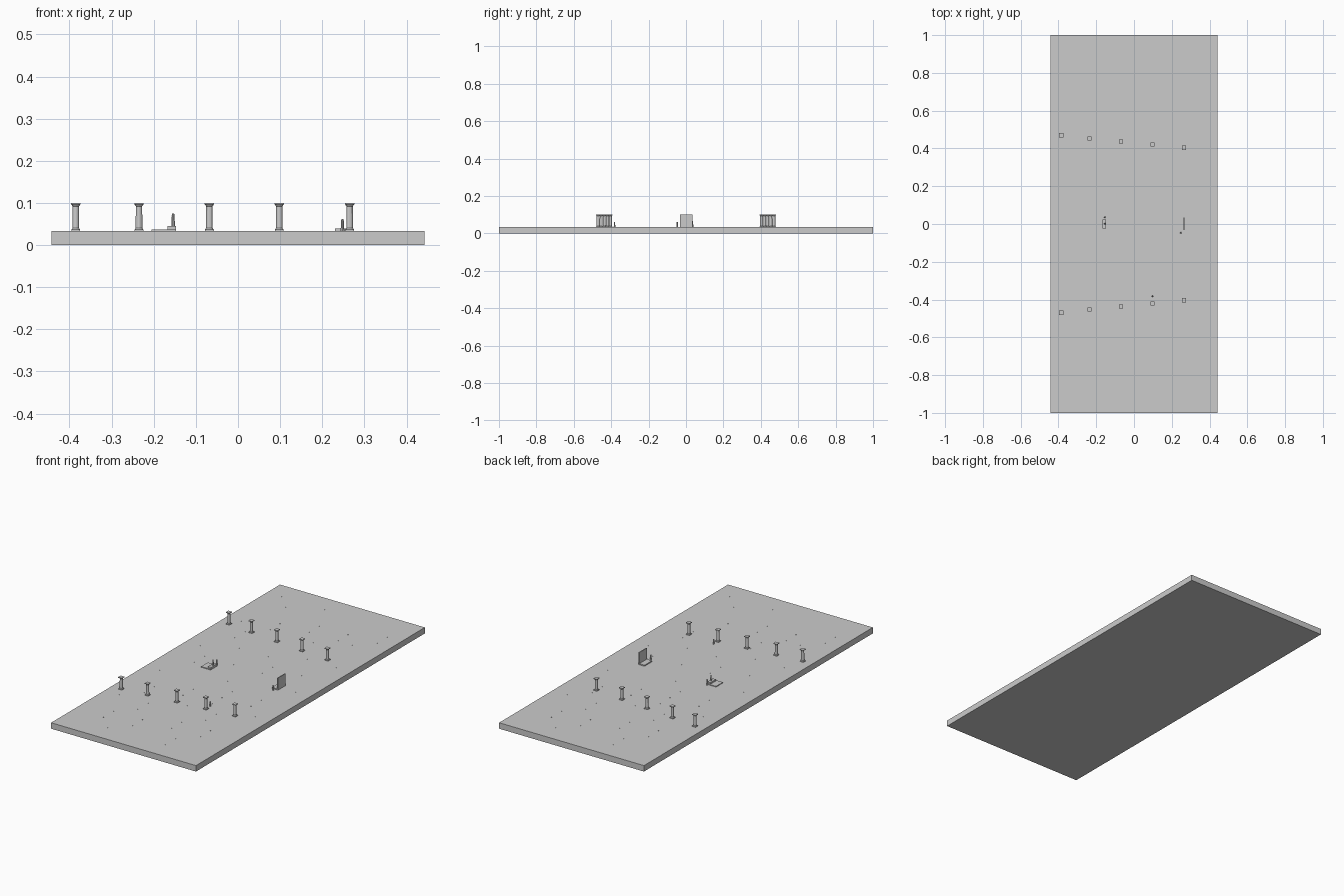
import bpy, bmesh, math
from mathutils import Matrix

if "Cube" in bpy.data.objects:
    bpy.data.objects.remove(bpy.data.objects["Cube"])

stone = bpy.data.materials.new("grey_stone")
stone.diffuse_color = (0.6, 0.6, 0.6, 1)
stone.use_nodes = True
stone.node_tree.nodes["Principled BSDF"].inputs["Base Color"].default_value = stone.diffuse_color
FLOOR = 0.033


def finish(name, bm):
    me = bpy.data.meshes.new(name)
    bm.to_mesh(me)
    bm.free()
    me.materials.append(stone)
    ob = bpy.data.objects.new(name, me)
    bpy.context.collection.objects.link(ob)
    return ob


def add_box(bm, x0, x1, y0, y1, z0, z1):
    m = Matrix.Translation(((x0 + x1) / 2, (y0 + y1) / 2, (z0 + z1) / 2))
    m = m @ Matrix.Diagonal((x1 - x0, y1 - y0, z1 - z0, 1))
    bmesh.ops.create_cube(bm, size=1, matrix=m)


def add_tube(bm, x, y, z0, z1, r0, r1, n):
    bmesh.ops.create_cone(bm, cap_ends=True, segments=n, radius1=r0, radius2=r1, depth=z1 - z0,
                          matrix=Matrix.Translation((x, y, (z0 + z1) / 2)))


def box(name, *size):
    bm = bmesh.new()
    add_box(bm, *size)
    return finish(name, bm)


# Floor slab
box("floor_slab", -0.443, 0.443, -1, 1, 0, FLOOR)

# Tiny paving pins on a regular grid
bm = bmesh.new()
for i in range(-4, 5):
    for j in range(-10, 11):
        x, y, s = i * 0.0885, j * 0.0885, 0.0015
        add_box(bm, x - s, x + s, y - s, y + s, FLOOR - 0.001, FLOOR + 0.0006)
finish("paving_pins", bm)

# Two rows of columns that draw slightly together towards +x
for side, shift in ((1, 0.004), (-1, -0.004)):
    for i, x in enumerate((-0.385, -0.235, -0.068, 0.098, 0.265)):
        y = side * (0.466 - 0.0165 * i + side * shift)
        bm = bmesh.new()
        add_box(bm, x - 0.0105, x + 0.0105, y - 0.0105, y + 0.0105, FLOOR, 0.037)
        add_tube(bm, x, y, 0.037, 0.040, 0.0105, 0.008, 12)
        add_tube(bm, x, y, 0.039, 0.095, 0.008, 0.0075, 12)
        add_tube(bm, x, y, 0.092, 0.096, 0.0075, 0.0105, 12)
        add_box(bm, x - 0.011, x + 0.011, y - 0.011, y + 0.011, 0.096, 0.1)
        finish("column", bm)

# High-backed bench
box("bench_back", 0.262, 0.267, -0.032, 0.034, FLOOR, 0.1)
box("bench_seat", 0.23, 0.262, -0.032, 0.034, FLOOR, 0.039)

# Low stepped platform
box("platform_lower_step", -0.205, -0.147, -0.03, 0.03, FLOOR, 0.037)
box("platform_upper_step", -0.167, -0.147, -0.024, 0.024, 0.037, 0.045)

# Small standing posts: x, y, base, top
for x, y, z0, z1 in ((-0.154, 0.002, 0.045, 0.075), (-0.154, 0.035, FLOOR, 0.065),
                     (0.248, -0.047, FLOOR, 0.062), (0.098, -0.382, FLOOR, 0.06)):
    bm = bmesh.new()
    add_tube(bm, x, y, z0, z1 - 0.006, 0.0045, 0.0032, 8)
    add_tube(bm, x, y, z1 - 0.006, z1, 0.0035, 0.0025, 8)
    finish("standing_post", bm)
